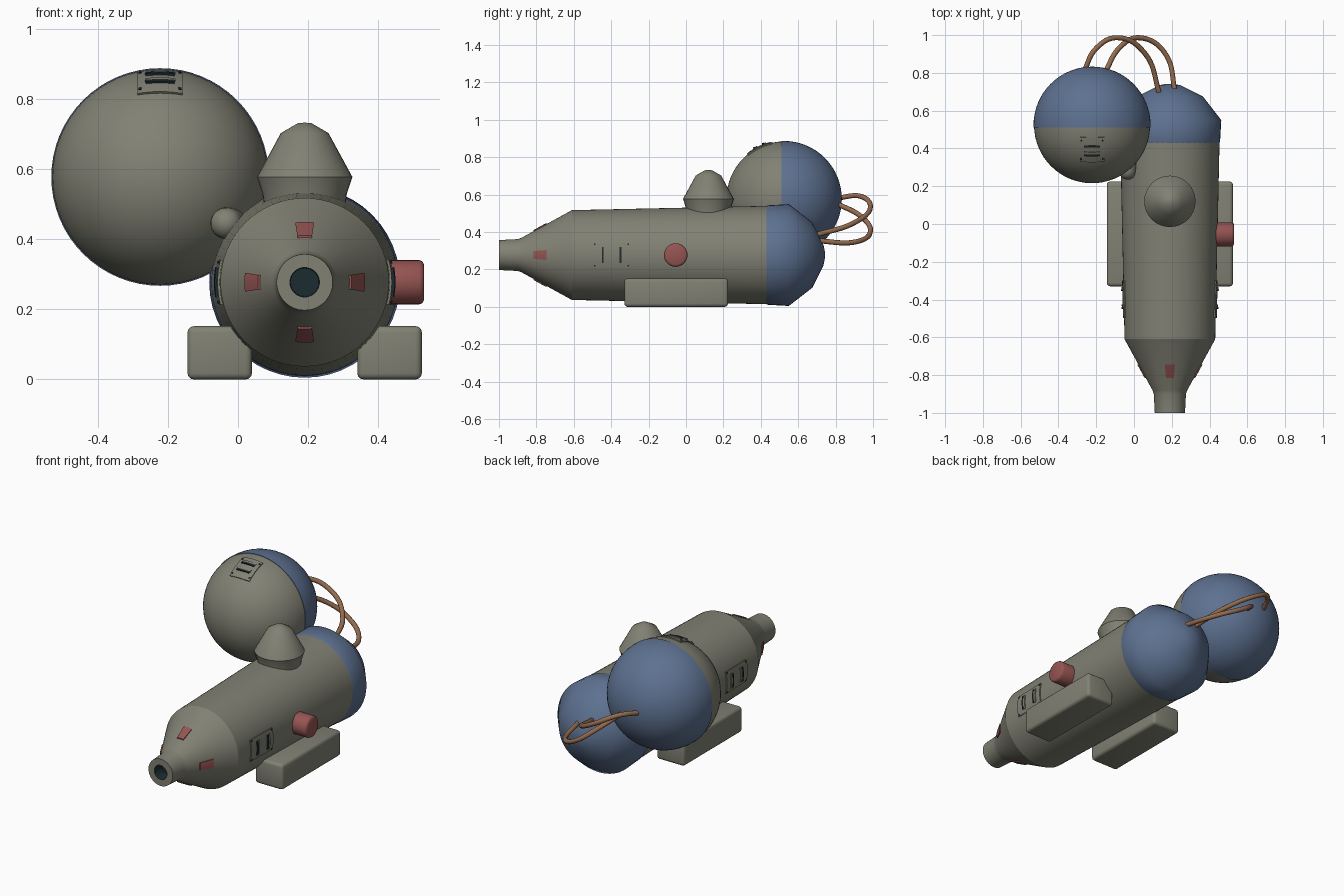
import bpy, bmesh, math
from mathutils import Vector, Matrix

if "Cube" in bpy.data.objects:
    bpy.data.objects.remove(bpy.data.objects["Cube"])


def material(name, rgb):
    m = bpy.data.materials.new(name)
    m.diffuse_color = (*rgb, 1)
    m.use_nodes = True
    m.node_tree.nodes["Principled BSDF"].inputs["Base Color"].default_value = m.diffuse_color
    return m


GREY = material("warm grey", (0.22, 0.22, 0.175))
BLUE = material("slate blue", (0.11, 0.165, 0.28))
RED = material("dull red", (0.30, 0.09, 0.085))
BROWN = material("copper brown", (0.30, 0.15, 0.08))
DARK = material("dark teal", (0.012, 0.025, 0.03))

CX, CZ = 0.19, 0.277                      # hull axis
BALL, BALL_R = Vector((-0.222, 0.523, 0.577)), 0.307


def finish(name, bm, mats, angle=35):
    bmesh.ops.recalc_face_normals(bm, faces=bm.faces)
    me = bpy.data.meshes.new(name)
    bm.to_mesh(me)
    bm.free()
    ob = bpy.data.objects.new(name, me)
    bpy.context.collection.objects.link(ob)
    for m in mats:
        me.materials.append(m)
    bpy.ops.object.select_all(action='DESELECT')
    ob.select_set(True)
    bpy.context.view_layer.objects.active = ob
    bpy.ops.object.shade_smooth_by_angle(angle=math.radians(angle))
    return ob


def lathe(name, profile, origin, axis, mats, angle=35, segs=48, rule=None):
    """Revolve (radius, along) points around an axis; zero radius makes a pole."""
    bm = bmesh.new()
    rot = Vector((0, 0, 1)).rotation_difference(Vector(axis)).to_matrix()
    rings = []
    for r, a in profile:
        n = segs if r > 1e-6 else 1
        rings.append([bm.verts.new(Vector(origin) + rot @ Vector((
            r * math.cos(math.tau * i / segs), r * math.sin(math.tau * i / segs), a)))
            for i in range(n)])
    for k, (p, q) in enumerate(zip(rings, rings[1:])):
        for i in range(segs):
            j = (i + 1) % segs
            quad = [p[i % len(p)], p[j % len(p)], q[j % len(q)], q[i % len(q)]]
            f = bm.faces.new(list(dict.fromkeys(quad)))
            f.material_index = rule(k) if rule else 0
    return finish(name, bm, mats, angle)


def plate(name, surface, u, v, h, mat):
    """Thin block bent onto a surface given as surface(u, v, height)."""
    bm = bmesh.new()
    bmesh.ops.create_cube(bm, size=1)
    bmesh.ops.subdivide_edges(bm, edges=bm.edges[:], cuts=5, use_grid_fill=True)
    for w in bm.verts:
        s, t, k = (c + 0.5 for c in w.co)
        w.co = surface(u[0] + s * (u[1] - u[0]), v[0] + t * (v[1] - v[0]),
                       h[0] + k * (h[1] - h[0]))
    return finish(name, bm, [mat])


def box(name, lo, hi, mat, bevel):
    bm = bmesh.new()
    lo, hi = Vector(lo), Vector(hi)
    bmesh.ops.create_cube(bm, size=1, matrix=Matrix.Translation((lo + hi) / 2)
                          @ Matrix.Diagonal((*(hi - lo), 1)))
    bmesh.ops.bevel(bm, geom=bm.edges[:], offset=bevel, segments=3,
                    profile=0.5, affect='EDGES')
    return finish(name, bm, [mat])


# Hull: hollow nozzle, cone and long slightly flaring barrel
hull = [(0, -0.93), (0.04, -0.93), (0.042, -1.0), (0.08, -1.0), (0.085, -0.9),
        (0.092, -0.88), (0.24, -0.61), (0.263, 0.44)]
lathe("hull", hull, (CX, 0, CZ), (0, 1, 0), [GREY, DARK], 25, 64,
      lambda k: 1 if k < 2 else 0)

# Blue tail cap
lathe("tail_cap", [(0.263, 0.43), (0.266, 0.44), (0.272, 0.55), (0.175, 0.675),
                   (0.055, 0.735), (0.02, 0.742), (0, 0.742)],
      (CX, 0, CZ), (0, 1, 0), [BLUE], 45)

# Ball tank, front half grey and back half blue
N = 32
steps = [math.pi * i / N for i in range(N + 1)]
ball = [(BALL_R * math.sin(a) if 0 < i < N else 0, -BALL_R * math.cos(a))
        for i, a in enumerate(steps)]
front = ball[:N // 2] + [(BALL_R, -0.012)]
back = [(BALL_R, -0.012), (BALL_R + 0.003, -0.012)] + [
    (r * 1.01, a * 1.01) for r, a in ball[N // 2:]]
lathe("ball_tank_front", front, BALL, (0, 1, 0), [GREY], 35, 64)
lathe("ball_tank_back", back, BALL, (0, 1, 0), [BLUE], 35, 64)

# Turret on top of the hull
lathe("top_turret", [(0.115, 0.48), (0.12, 0.528), (0.136, 0.577), (0.068, 0.702),
                     (0.02, 0.73), (0, 0.732)],
      (CX, 0.12, 0), (0, 0, 1), [GREY], 45, 32)

# Rounded joint between hull and ball
joint = [(0, -0.05)] + [(0.045 * math.sin(a), -0.045 * math.cos(a) - 0.005)
                        for a in (0.4, 0.8, 1.2, 1.57)] + [(0.045, 0.12), (0, 0.12)]
lathe("ball_joint", joint, (-0.033, 0.285, 0.445), (0.15, 1, 0), [GREY], 35, 24)

# Landing skids
for side, label in ((-1, "left"), (1, "right")):
    x0, x1 = sorted((CX + side * 0.15, CX + side * 0.334))
    box(label + "_skid", (x0, -0.33, 0), (x1, 0.225, 0.152), GREY, 0.018)

# Red side knob
lathe("side_knob", [(0, 0.42), (0.063, 0.42), (0.063, 0.517), (0.059, 0.526),
                    (0.051, 0.53), (0, 0.53)],
      (0, -0.055, CZ), (1, 0, 0), [RED], 50, 32)


def hull_radius(y):
    for (r0, a0), (r1, a1) in zip(hull[3:], hull[4:]):
        if a0 <= y <= a1:
            return r0 + (r1 - r0) * (y - a0) / (a1 - a0)


def hull_surface(y_mid, angle):
    def at(u, v, h):
        r = hull_radius(y_mid + u)
        ang = angle + v / hull_radius(y_mid) 
        return Vector((CX + (r + h) * math.cos(ang), y_mid + u,
                       CZ + (r + h) * math.sin(ang)))
    return at


def ball_surface(tilt):
    def at(u, v, h):
        t, s = tilt - u / BALL_R, v / BALL_R
        d = Vector((math.sin(s), -math.sin(t) * math.cos(s), math.cos(t) * math.cos(s)))
        return BALL + d * (BALL_R + h)
    return at


# Red markers around the nose cone
for i in range(4):
    plate(f"nose_marker_{i + 1}", hull_surface(-0.78, i * math.pi / 2),
          (-0.035, 0.035), (-0.023, 0.023), (-0.01, 0.006), RED)


# Vent panel with two hooded slots and corner rivets
def vent(name, surface, half_u, slot_u, rivet_u):
    plate(name + "_panel", surface, (-half_u, half_u), (-0.064, 0.064),
          (-0.008, 0.006), GREY)
    for k, u in enumerate((-slot_u, slot_u)):
        plate(f"{name}_slot_{k + 1}", surface, (u - 0.005, u + 0.005),
              (-0.04, 0.04), (0, 0.013), DARK)
        plate(f"{name}_hood_{k + 1}", surface, (u + 0.004, u + 0.018),
              (-0.042, 0.042), (0, 0.011), GREY)
    for k, (a, b) in enumerate(((-1, -1), (-1, 1), (1, -1), (1, 1))):
        u, v = a * rivet_u, b * 0.056
        plate(f"{name}_rivet_{k + 1}", surface, (u - 0.004, u + 0.004),
              (v - 0.004, v + 0.004), (0, 0.009), DARK)


vent("right_vent", hull_surface(-0.398, 0), 0.1, 0.047, 0.09)
vent("left_vent", hull_surface(-0.398, math.pi), 0.1, 0.047, 0.09)
vent("ball_vent", ball_surface(math.radians(25.5)), 0.072, 0.025, 0.053)


# Copper hoses looping from the ball to the tail
def hose(name, points):
    cu = bpy.data.curves.new(name, 'CURVE')
    cu.dimensions = '3D'
    cu.bevel_depth, cu.bevel_resolution, cu.resolution_u = 0.0135, 3, 10
    cu.use_fill_caps = True
    sp = cu.splines.new('BEZIER')
    sp.bezier_points.add(len(points) - 1)
    for bp, p in zip(sp.bezier_points, points):
        bp.co = p
        bp.handle_left_type = bp.handle_right_type = 'AUTO'
    cu.materials.append(BROWN)
    bpy.context.collection.objects.link(bpy.data.objects.new(name, cu))


hose("upper_hose", [(-0.268, 0.80, 0.58), (-0.2, 0.93, 0.592), (-0.085, 0.986, 0.535),
                    (0.06, 0.90, 0.45), (0.138, 0.68, 0.38)])
hose("lower_hose", [(-0.16, 0.79, 0.56), (-0.07, 0.94, 0.48), (0.03, 0.986, 0.405),
                    (0.16, 0.91, 0.348), (0.222, 0.68, 0.355)])
